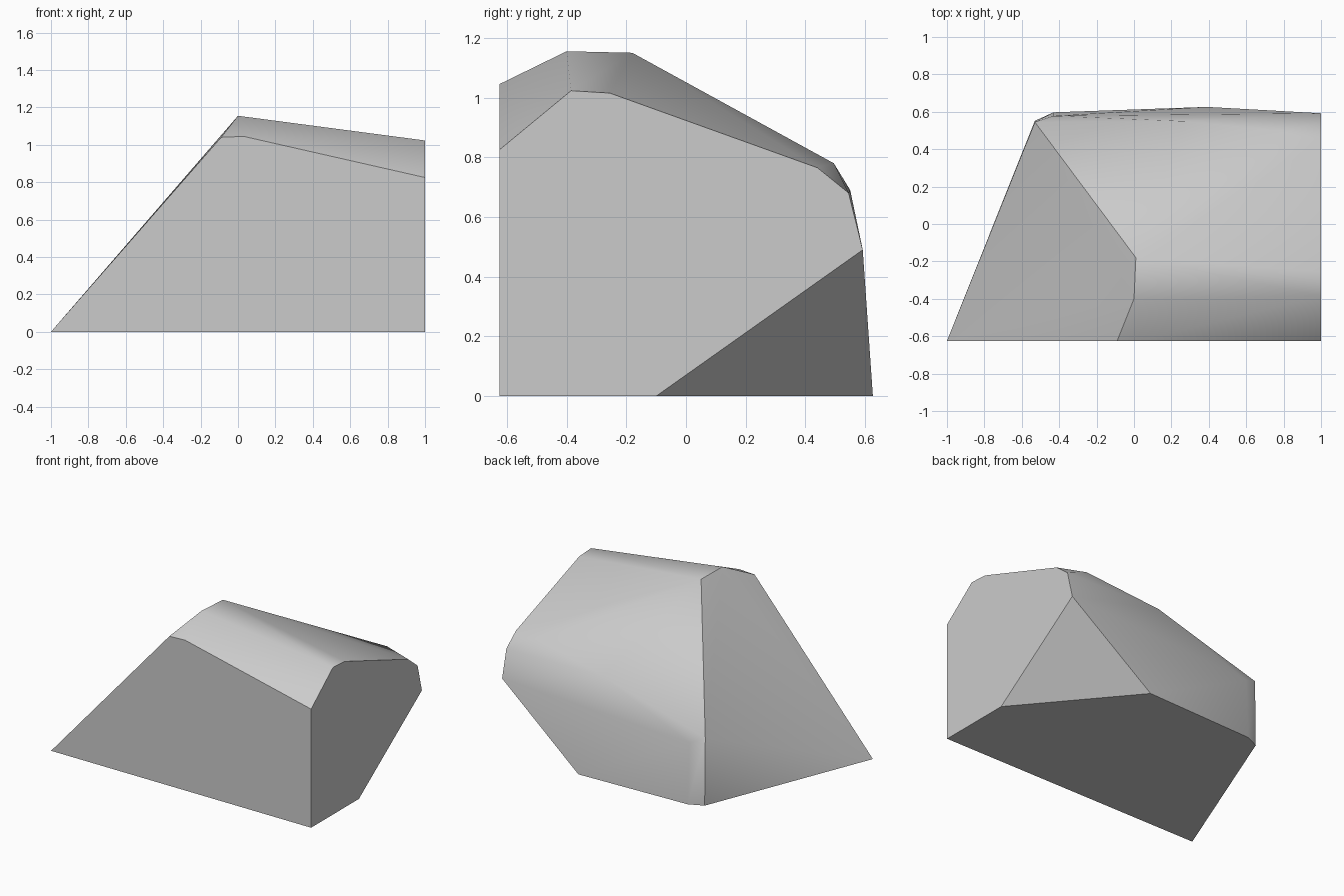
import bpy
import bmesh

# Remove the default cube
cube = bpy.data.objects.get("Cube")
if cube:
    bpy.data.objects.remove(cube, do_unlink=True)

# Stone colour
stone = bpy.data.materials.new("stone_grey")
stone.use_nodes = True
colour = (0.6, 0.6, 0.6, 1)
stone.diffuse_color = colour
stone.node_tree.nodes["Principled BSDF"].inputs["Base Color"].default_value = colour

FRONT, RIGHT = -0.625, 1.0

# Corners of the flat front cut (x, z) and of the flat end cut (y, z)
front_cut = [(-1, 0), (-0.09, 1.04), (0.03, 1.045), (1, 0), (1, 0.825)]
end_cut = [(-0.385, 1.023), (-0.255, 1.015), (0.44, 0.765),
           (0.545, 0.68), (0.592, 0.49), (-0.1, 0)]
# Corners of the ridge, the worn back and the base
ridge = [(0, -0.4, 1.155), (0.01, -0.18, 1.15)]
back = [(0.8, 0.495, 0.78), (0.26, 0.55, 0.69), (-0.53, 0.545, 0.465),
        (-0.43, 0.578, 0.42)]
base = [(0.39, 0.626, 0), (-0.43, 0.597, 0), (-0.53, 0.552, 0)]

corners = [(x, FRONT, z) for x, z in front_cut]
corners += [(RIGHT, y, z) for y, z in end_cut]
corners += ridge + back + base


def facet_group(normal):
    """Name the side of the stone that a facet belongs to."""
    if normal.z < -0.95:
        return "base"
    if normal.y < -0.95:
        return "front"
    if normal.x > 0.95:
        return "end"
    if normal.z < -0.15:
        return "undercut"
    if normal.x < -0.55:
        return "slope"
    return "worn"


# Wrap the corners in a convex stone
bm = bmesh.new()
for corner in corners:
    bm.verts.new(corner)
hull = bmesh.ops.convex_hull(bm, input=bm.verts)
loose = [v for v in bm.verts if not v.link_faces]
bmesh.ops.delete(bm, geom=loose, context="VERTS")
bmesh.ops.dissolve_limit(bm, angle_limit=0.02, verts=bm.verts, edges=bm.edges)
bmesh.ops.recalc_face_normals(bm, faces=bm.faces)
bm.normal_update()

# Soft shading within each side, crisp edges between sides
for face in bm.faces:
    face.smooth = True
for edge in bm.edges:
    edge.smooth = len({facet_group(f.normal) for f in edge.link_faces}) == 1

mesh = bpy.data.meshes.new("rock")
bm.to_mesh(mesh)
bm.free()
mesh.materials.append(stone)
rock = bpy.data.objects.new("rock", mesh)
bpy.context.collection.objects.link(rock)
